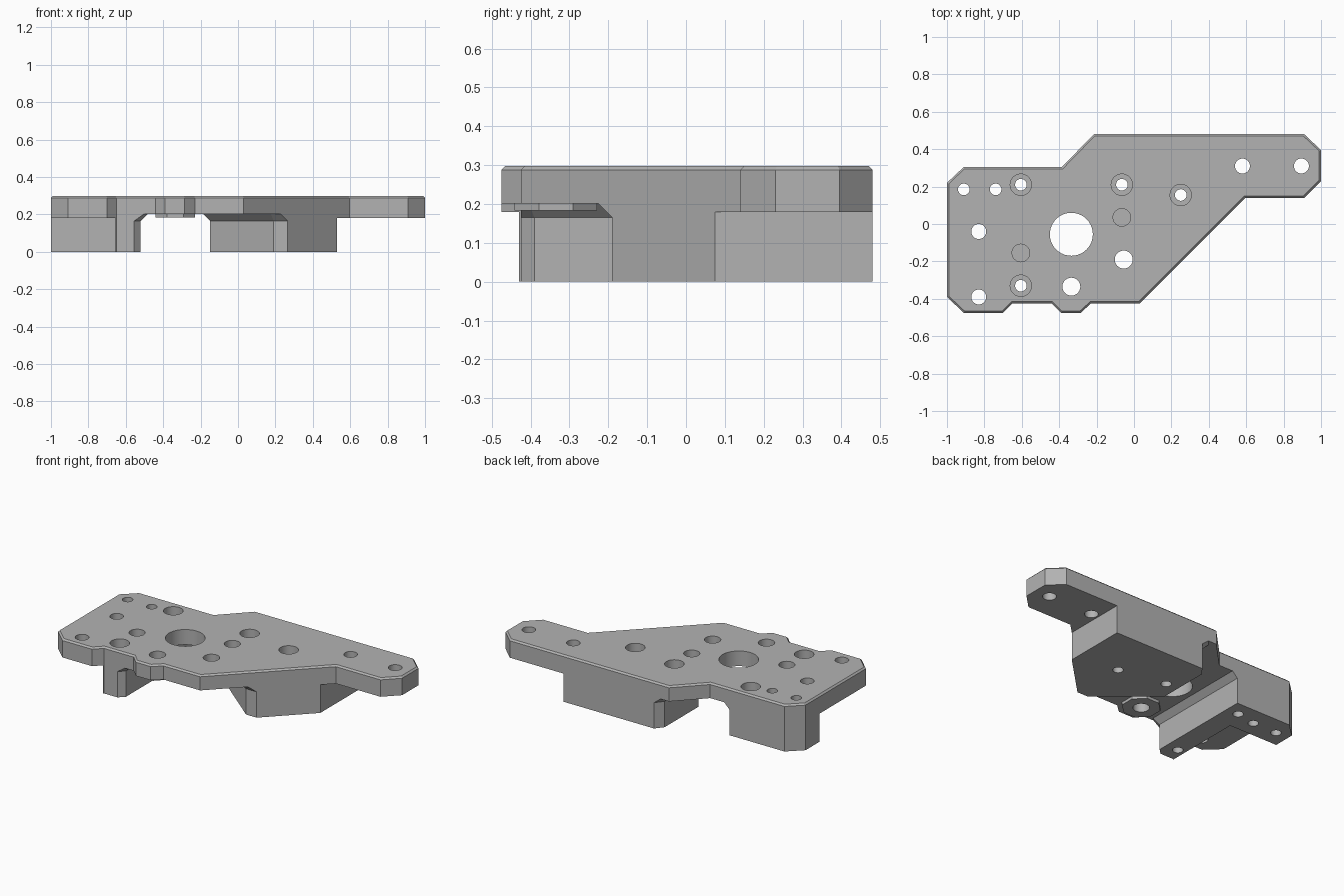
import bpy, bmesh, math
from mathutils import Vector

cube = bpy.data.objects.get("Cube")
if cube:
    bpy.data.objects.remove(cube, do_unlink=True)

grey = bpy.data.materials.new("machined_grey")
grey.use_nodes = True
colour = (0.45, 0.45, 0.45, 1)
grey.diffuse_color = colour
grey.node_tree.nodes["Principled BSDF"].inputs["Base Color"].default_value = colour


def inset(points, d):
    """Mitred inward offset of a counter-clockwise outline."""
    pts = [Vector(p) for p in points]
    result = []
    for i, p in enumerate(pts):
        a = (p - pts[i - 1]).normalized()
        b = (pts[(i + 1) % len(pts)] - p).normalized()
        na, nb = Vector((-a.y, a.x)), Vector((-b.y, b.x))
        result.append(p + (na + nb) * d / (1 + na.dot(nb)))
    return result


def loft(bm, layers):
    """Closed solid through stacked (outline, z) layers."""
    rings = [[bm.verts.new((p[0], p[1], z)) for p in pts] for pts, z in layers]
    n = len(rings[0])
    bm.faces.new(rings[0][::-1])
    bm.faces.new(rings[-1])
    for low, high in zip(rings, rings[1:]):
        for i in range(n):
            j = (i + 1) % n
            bm.faces.new((low[i], low[j], high[j], high[i]))


def circle(x, y, r, n=40, turn=0):
    return [(x + r * math.cos(2 * math.pi * (i + turn) / n),
             y + r * math.sin(2 * math.pi * (i + turn) / n)) for i in range(n)]


def make(name, solids):
    bm = bmesh.new()
    for layers in solids:
        loft(bm, layers)
    mesh = bpy.data.meshes.new(name)
    bm.to_mesh(mesh)
    bm.free()
    mesh.materials.append(grey)
    obj = bpy.data.objects.new(name, mesh)
    bpy.context.collection.objects.link(obj)
    return obj


def combine(target, tool, operation="DIFFERENCE"):
    tool.hide_render = True
    mod = target.modifiers.new(tool.name, "BOOLEAN")
    mod.operation, mod.solver, mod.object = operation, "EXACT", tool
    bpy.ops.object.select_all(action="DESELECT")
    bpy.context.view_layer.objects.active = target
    target.select_set(True)
    bpy.ops.object.modifier_apply(modifier=mod.name)
    bpy.data.objects.remove(tool, do_unlink=True)


# Full-height block with a chamfered top rim
outline = [(-1, -.39), (-.91, -.475), (-.70, -.475), (-.65, -.425), (-.44, -.425),
           (-.39, -.475), (-.285, -.475), (-.23, -.425), (.03, -.425), (.595, .14),
           (.91, .14), (1, .23), (1, .395), (.91, .48), (-.215, .48),
           (-.385, .305), (-.91, .305), (-1, .22)]
plate = make("mounting_plate", [[(outline, 0), (outline, .288), (inset(outline, .01), .298)]])

# Channel between the two legs, flared at its ceiling
channel = [(-.56, -.7), (1.2, -.7), (1.2, -.19), (.19, -.19), (-.15, .09),
           (-.15, .43), (-.11, .48), (-.11, .8), (-.52, .8), (-.52, -.39), (-.56, -.43)]
combine(plate, make("channel_cutter", [[(channel, -.1), (channel, .165), (inset(channel, .036), .201)]]))

# Undercuts below the arm and the front ear
arm = [(.53, -.6), (1.2, -.6), (1.2, .8), (.53, .8)]
ear = [(-1.2, -.7), (-.655, -.7), (-.655, .08), (-1.2, .08)]
combine(plate, make("undercut_cutter", [[(shape, -.1), (shape, .18)] for shape in (arm, ear)]))

# Eight-sided boss under the front tab
boss = circle(-.335, -.335, .115, 8, .5)
combine(plate, make("boss", [[(boss, .183), (boss, .23)]]), "UNION")

# Through holes: x, y, radius
screws = [(-.605, .21), (-.605, -.33), (-.065, .21), (.25, .155)]
holes = [(-.335, -.055, .115), (-.91, .185, .031), (-.74, .185, .031),
         (-.83, -.04, .04), (-.83, -.39, .04), (-.335, -.335, .048),
         (-.055, -.19, .048), (.58, .31, .04), (.895, .31, .04)]
holes += [(x, y, .031) for x, y in screws]
combine(plate, make("hole_cutter", [[(circle(*h), -.1), (circle(*h), .5)] for h in holes]))

# Screw counterbores and blind sockets
pockets = [(x, y, .057) for x, y in screws] + [(-.605, -.155, .047), (-.065, .035, .047)]
combine(plate, make("pocket_cutter", [[(circle(*p), .22), (circle(*p), .5)] for p in pockets]))

bpy.context.view_layer.objects.active = plate
plate.select_set(True)
bpy.ops.object.shade_smooth_by_angle(angle=math.radians(25))
